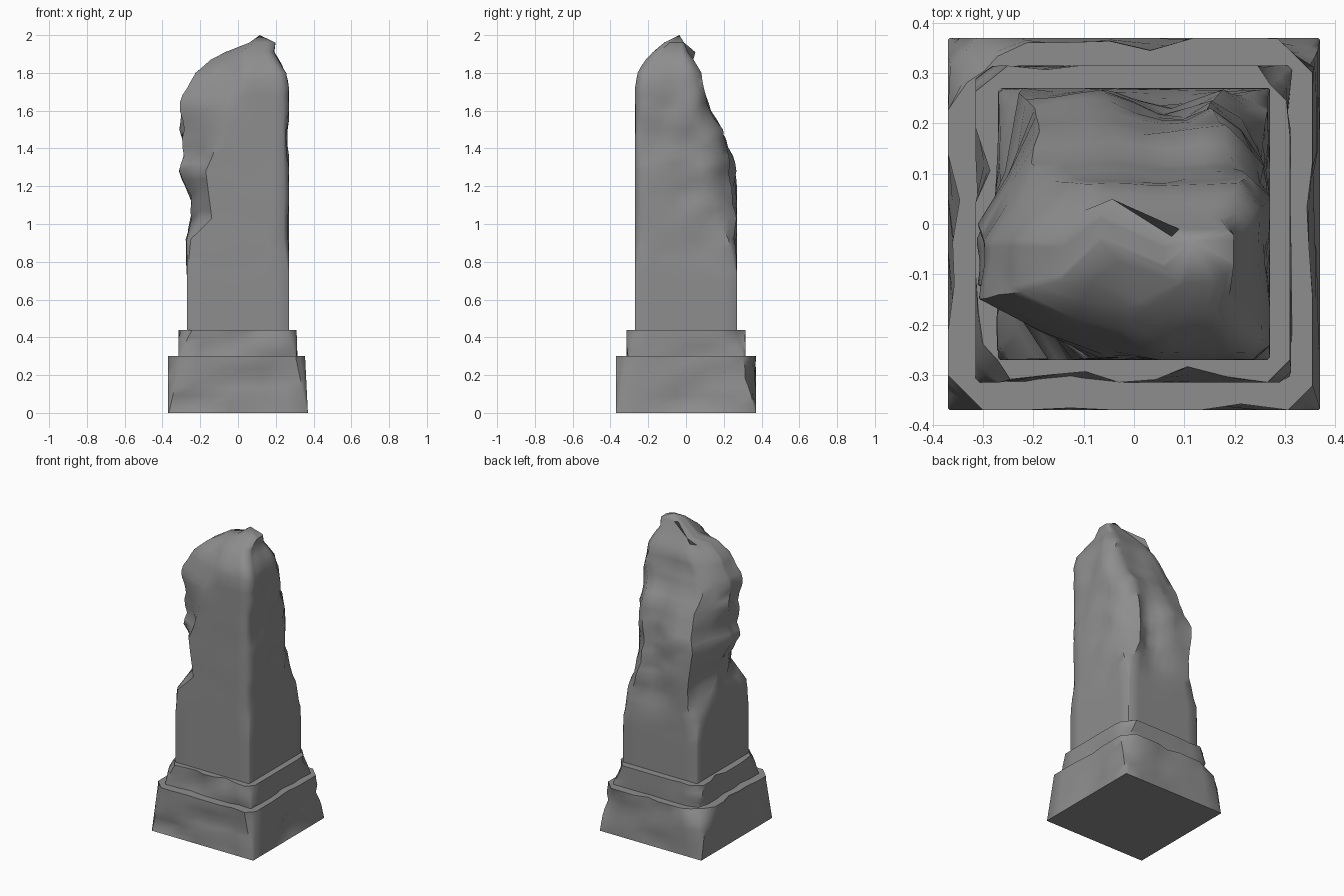
import bpy, bmesh, math
from mathutils import Vector, noise

if "Cube" in bpy.data.objects:
    bpy.data.objects.remove(bpy.data.objects["Cube"])

FACE_SEGS, CUT_SEGS = 7, 2
stone = bpy.data.materials.new("dark_stone")
stone.diffuse_color = (0.27, 0.27, 0.27, 1)
stone.use_nodes = True
stone.node_tree.nodes["Principled BSDF"].inputs["Base Color"].default_value = stone.diffuse_color


def ring(l, r, f, b, flx, fly, fr, br, blx, bly):
    """Rectangle with four individually chipped corners, evenly subdivided."""
    c = [(l, f + fly), (l + flx, f), (r - fr, f), (r, f + fr),
         (r, b - br), (r - br, b), (l + blx, b), (l, b - bly)]
    pts = []
    for i in range(8):
        a, d = Vector(c[i]), Vector(c[(i + 1) % 8])
        n = FACE_SEGS if i % 2 else CUT_SEGS
        pts += [a.lerp(d, k / n) for k in range(n)]
    return pts


def loft(name, levels, step, wear, peak=None):
    """Skin chipped rings through the levels; wear(x, y, z) moves each point."""
    rows = []
    for lo, hi in zip(levels, levels[1:]):
        n = max(1, round((hi[0] - lo[0]) / step))
        rows += [[a + (b - a) * k / n for a, b in zip(lo, hi)] for k in range(n)]
    rows.append(levels[-1])
    bm = bmesh.new()
    rings = [[bm.verts.new(wear(p.x, p.y, row[0])) for p in ring(*row[1:])]
             for row in rows]
    m = len(rings[0])
    for lo, hi in zip(rings, rings[1:]):
        for i in range(m):
            j = (i + 1) % m
            bm.faces.new((lo[i], lo[j], hi[j], hi[i]))
    bm.faces.new(rings[0][::-1])
    if peak:
        tip = bm.verts.new(peak)
        for i in range(m):
            bm.faces.new((rings[-1][i], rings[-1][(i + 1) % m], tip))
    else:
        bm.faces.new(rings[-1])
    bmesh.ops.remove_doubles(bm, verts=bm.verts, dist=0.0005)
    bmesh.ops.recalc_face_normals(bm, faces=bm.faces)
    me = bpy.data.meshes.new(name)
    bm.to_mesh(me)
    bm.free()
    me.materials.append(stone)
    ob = bpy.data.objects.new(name, me)
    bpy.context.collection.objects.link(ob)
    bpy.ops.object.select_all(action='DESELECT')
    ob.select_set(True)
    bpy.context.view_layer.objects.active = ob
    bpy.ops.object.shade_smooth_by_angle(angle=0.9)


def n3(x, y, z, s):
    return noise.noise(Vector((x * s + 3.1, y * s + 7.7, z * s + 1.3)))


def bump(v, centre, width):
    return math.exp(-((v - centre) / width) ** 2)


def chip(x, y, z):
    # shallow inward chips on the base tiers, none at the foot
    k = 1 if z < 0.01 else 1 - 0.16 * max(0, n3(x, y, z, 7) - 0.08)
    return x * k, y * k, z


def erode(x, y, z):
    # weathering grows with height; the front face stays nearly flat
    t = min(1, max(0, (z - 0.7) / 0.35))
    front = 0.12 if y < -0.25 else 1
    fade = 0.5 if z > 1.75 else 1
    k = 1 - t * front * fade * (0.12 * n3(x, y, z * 0.8, 6) + 0.06 * n3(x, y, z, 13) + 0.02)
    x, y = x * k, y * k
    # vertical fissures in the broken back and in the upper front
    if y > 0:
        y -= 0.05 * t * bump(x, 0.06, 0.07) * bump(z, 1.15, 0.35)
    else:
        y += 0.07 * bump(x, -0.05, 0.05) * bump(z, 1.87, 0.15)
    return min(x, 0.27), max(-0.27, min(y, 0.27)), z


def tier(h, z0, z1, c, pull):
    # square block whose corners and right side are worn towards the top
    rows = []
    for t in (0, 0.45, 0.95, 1):
        w = 0.004 + c * min(1, t * 1.05)
        rows.append((z0 + (z1 - z0) * t, -h, h - pull * t, -h, h,
                     w, w, w * 0.7, w, w, w * 0.8))
    return rows


# square base block and the smaller step on it
loft("plinth", tier(0.37, 0.0, 0.30, 0.065, 0.015), 0.05, chip)
loft("upper_step", tier(0.315, 0.29, 0.44, 0.06, 0.005), 0.04, chip)


def shaft_level(z, l, r, b, flx, fly, blx, bly):
    # the front curves back near the top; the right corners follow from the rest
    f = -0.27 + 2.9 * max(0, z - 1.73) ** 2
    fr = 0.004 if z < 0.9 else 0.03
    return (z, l, r, f, b, flx, fly, fr, bly * 0.42, blx, bly)


# broken shaft: z, left, right, back, front-left cut x/y, back-left cut x/y
shaft = [shaft_level(*row) for row in (
    (0.42, -.27, .27, .27, .004, .004, .004, .004),
    (0.74, -.27, .27, .27, .004, .004, .010, .010),
    (0.92, -.27, .27, .27, .02, .03, .07, .10),
    (1.03, -.26, .27, .27, .12, .19, .07, .22),
    (1.15, -.275, .27, .265, .12, .17, .07, .26),
    (1.28, -.31, .27, .25, .14, .15, .09, .28),
    (1.36, -.285, .27, .24, .15, .15, .08, .26),
    (1.50, -.295, .27, .20, .20, .13, .09, .20),
    (1.60, -.30, .27, .13, .23, .13, .08, .16),
    (1.72, -.268, .268, .09, .24, .13, .10, .12),
    (1.80, -.225, .25, .08, .20, .12, .13, .11),
    (1.87, -.145, .215, .04, .13, .10, .09, .08),
    (1.91, -.07, .195, .01, .08, .08, .05, .05),
    (1.96, .06, .20, -.01, .03, .03, .03, .03),
)]
loft("broken_shaft", shaft, 0.045, erode, peak=(0.115, -0.035, 2.0))
